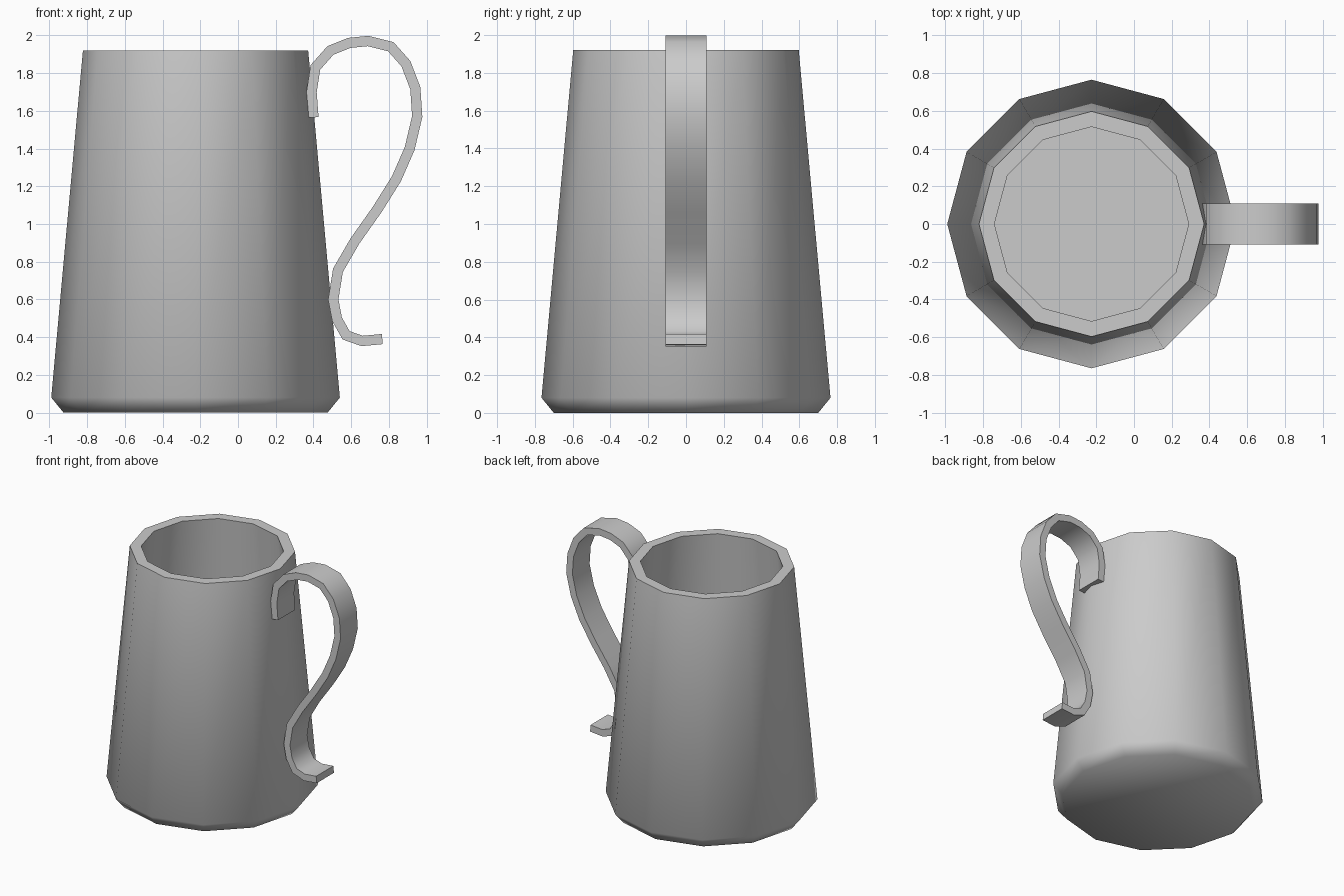
import bpy, bmesh, math
from mathutils import Vector

cube = bpy.data.objects.get("Cube")
if cube:
    bpy.data.objects.remove(cube, do_unlink=True)

grey = bpy.data.materials.new("plain grey")
grey.use_nodes = True
colour = (0.6, 0.6, 0.6, 1)
grey.diffuse_color = colour
grey.node_tree.nodes["Principled BSDF"].inputs["Base Color"].default_value = colour


def finish(name, bm, smooth_angle):
    bmesh.ops.recalc_face_normals(bm, faces=bm.faces[:])
    mesh = bpy.data.meshes.new(name)
    bm.to_mesh(mesh)
    bm.free()
    mesh.materials.append(grey)
    obj = bpy.data.objects.new(name, mesh)
    bpy.context.collection.objects.link(obj)
    bpy.ops.object.select_all(action='DESELECT')
    obj.select_set(True)
    bpy.context.view_layer.objects.active = obj
    bpy.ops.object.shade_smooth_by_angle(angle=math.radians(smooth_angle))
    return obj


# Mug body: twelve-sided shell, from the base up the outside and down the inside
SIDES = 12
profile = [(0.70, 0), (0.765, 0.08), (0.597, 1.92), (0.515, 1.92), (0.675, 0.09)]
bm = bmesh.new()
rings = []
for radius, z in profile:
    ring = []
    for i in range(SIDES):
        a = math.tau * i / SIDES
        ring.append(bm.verts.new((radius * math.cos(a) - 0.225, radius * math.sin(a), z)))
    rings.append(ring)
for low, high in zip(rings, rings[1:]):
    for i in range(SIDES):
        j = (i + 1) % SIDES
        bm.faces.new((low[i], low[j], high[j], high[i]))
bm.faces.new(rings[0])
bm.faces.new(rings[-1])
finish("mug_body", bm, 55)

# Handle: flat strap swept along an S-shaped path in the xz plane
path = [Vector(p) for p in (
    (0.40, 1.565), (0.39, 1.70), (0.41, 1.83), (0.49, 1.92), (0.59, 1.96),
    (0.69, 1.97), (0.81, 1.94), (0.89, 1.85), (0.94, 1.72), (0.95, 1.57),
    (0.91, 1.40), (0.84, 1.24), (0.74, 1.08), (0.62, 0.91), (0.53, 0.755),
    (0.505, 0.60), (0.525, 0.495), (0.573, 0.41), (0.658, 0.38), (0.765, 0.39))]
HALF_THICK, HALF_WIDTH = 0.027, 0.108
bm = bmesh.new()
sections = []
for i, p in enumerate(path):
    before = (p - path[i - 1]).normalized() if i else (path[1] - p).normalized()
    after = (path[i + 1] - p).normalized() if i + 1 < len(path) else before
    along = (before + after).normalized()
    offset = Vector((-along.y, along.x)) * HALF_THICK / along.dot(before)
    corners = ((1, -1), (1, 1), (-1, 1), (-1, -1))
    sections.append([bm.verts.new((p.x + s * offset.x, w * HALF_WIDTH, p.y + s * offset.y))
                     for s, w in corners])
for a, b in zip(sections, sections[1:]):
    for i in range(4):
        j = (i + 1) % 4
        bm.faces.new((a[i], a[j], b[j], b[i]))
bm.faces.new(sections[0])
bm.faces.new(sections[-1])
finish("handle", bm, 55)
